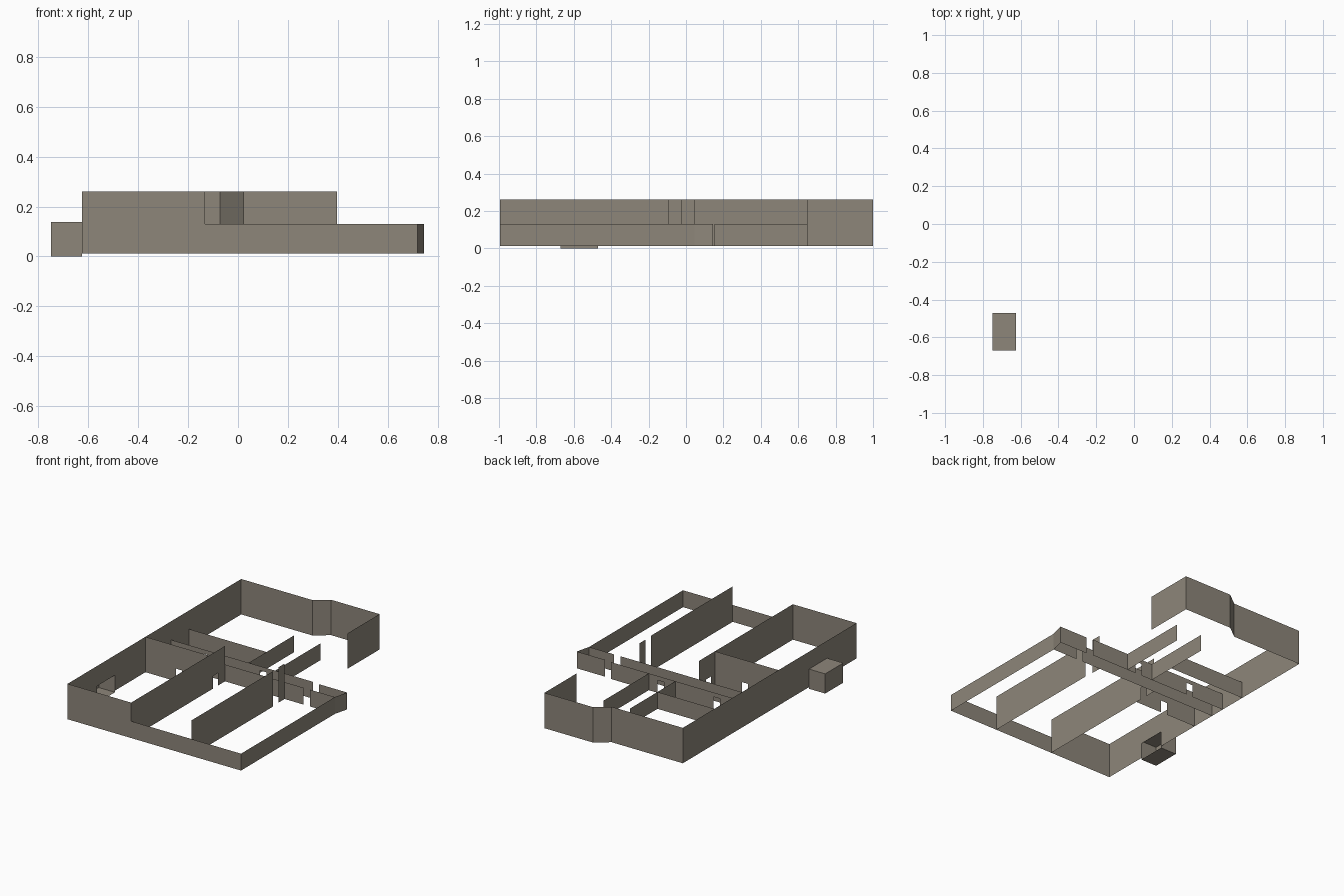
import bpy
from mathutils import Vector

if "Cube" in bpy.data.objects:
    bpy.data.objects.remove(bpy.data.objects["Cube"])

BASE, LOW, HIGH = 0.012, 0.13, 0.26

plaster = bpy.data.materials.new("warm_grey_plaster")
plaster.diffuse_color = (0.27, 0.24, 0.195, 1)
plaster.use_nodes = True
plaster.node_tree.nodes["Principled BSDF"].inputs["Base Color"].default_value = plaster.diffuse_color


def make(name, verts, faces):
    mesh = bpy.data.meshes.new(name)
    mesh.from_pydata(verts, [], faces)
    mesh.materials.append(plaster)
    obj = bpy.data.objects.new(name, mesh)
    bpy.context.collection.objects.link(obj)
    return obj


def wall(name, path, top, opening=None):
    """Thin upright sheet along a path; opening = (start, end, head height) along a straight wall."""
    verts, faces = [], []

    def panel(a, b, z0, z1):
        n = len(verts)
        verts.extend([(*a, z0), (*b, z0), (*b, z1), (*a, z1)])
        faces.append((n, n + 1, n + 2, n + 3))

    for a, b in zip(path, path[1:]):
        a, b = Vector(a), Vector(b)
        if opening is None:
            panel(a, b, BASE, top)
            continue
        d = (b - a).normalized()
        s, e = a + d * opening[0], a + d * opening[1]
        panel(a, s, BASE, top)
        panel(s, e, opening[2], top)
        panel(e, b, BASE, top)
    return make(name, verts, faces)


L, R, F = -0.625, 0.72, -0.995

# Outer walls
wall("left_wall", [(L, F), (L, 0.928)], HIGH, (0.325, 0.525, 0.12))
wall("back_wall", [(L, 0.928), (-0.073, 0.928), (0.022, 1.0), (0.397, 1.0), (0.397, 0.648)], HIGH)
wall("front_wall_high", [(L, F), (-0.132, F)], HIGH)
wall("front_right_wall_low", [(-0.132, F), (R, F), (R, 0.045), (0.745, 0.145), (0.527, 0.145)], LOW)

# Corridor walls
wall("corridor_front_wall", [(L, 0.045), (0.475, 0.045)], LOW)
wall("corridor_back_wall_left", [(L, 0.152), (-0.1, 0.152)], LOW, (0.255, 0.305, 0.1))
wall("corridor_back_wall_right", [(-0.1, 0.152), (0.475, 0.152)], LOW, (0.165, 0.215, 0.1))
wall("corridor_end_wall", [(0.527, 0.045), (R, 0.045)], LOW)

# Room dividers
wall("left_room_cross_wall", [(L, -0.132), (-0.132, -0.132)], HIGH, (0.235, 0.285, 0.1))
wall("left_divider", [(-0.132, F), (-0.132, 0.045)], HIGH, (0.907, 0.962, 0.1))
wall("right_divider", [(0.335, F), (0.335, -0.09)], HIGH)
wall("right_divider_stub", [(0.33, -0.025), (0.33, 0.045)], HIGH)
wall("back_room_cross_wall", [(L, 0.35), (-0.024, 0.35)], LOW)
wall("back_divider_left", [(-0.024, 0.152), (-0.024, 0.652)], LOW)
wall("back_divider_right", [(0.182, 0.152), (0.182, 0.652)], LOW)

# Alcove box outside the left wall, open to the room
x0, x1, y0, y1, z1 = -0.75, L, -0.67, -0.47, 0.138
make("alcove",
     [(x, y, z) for z in (0, z1) for x, y in ((x0, y0), (x1, y0), (x1, y1), (x0, y1))],
     [(3, 2, 1, 0), (4, 5, 6, 7), (0, 1, 5, 4), (2, 3, 7, 6), (3, 0, 4, 7)])
